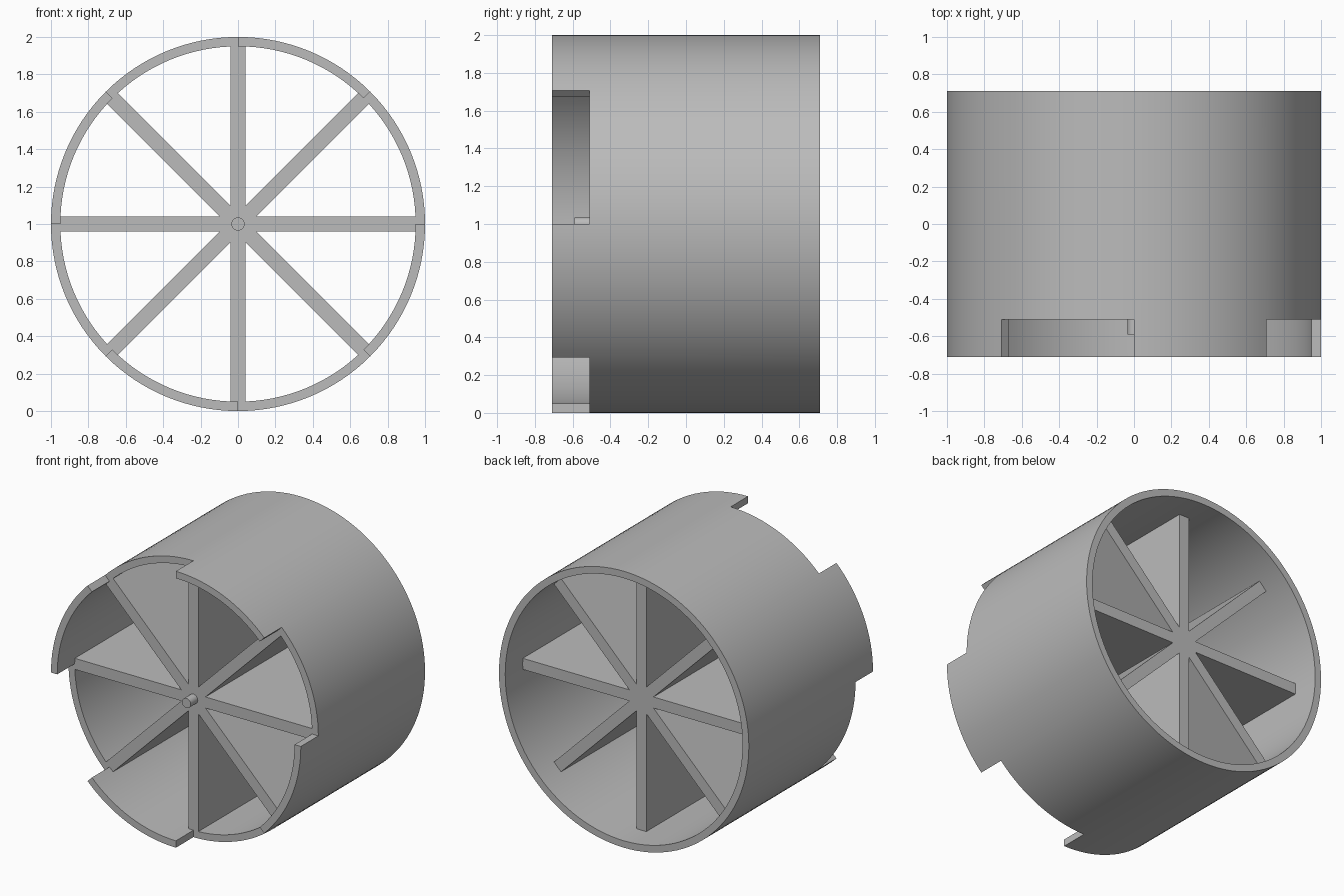
import bpy
import bmesh
from math import radians, sin, cos, tau
from mathutils import Matrix, Vector

SEGMENTS = 128
OUTER, INNER = 1.0, 0.95
HALF_LENGTH = 0.71
SPOKE_REACH = 0.51      # spokes and notch floors stop here along y
SPOKE_HALF = 0.04

default = bpy.data.objects.get("Cube")
if default:
    bpy.data.objects.remove(default)

grey = bpy.data.materials.new("plain grey")
grey.use_nodes = True
colour = (0.5, 0.5, 0.5, 1)
grey.diffuse_color = colour
grey.node_tree.nodes["Principled BSDF"].inputs["Base Color"].default_value = colour


def polar(radius, angle, y):
    return Vector((radius * cos(angle), y, radius * sin(angle)))


def finish(bm, name):
    """Turn a bmesh into a smooth shaded object with the wheel axis at z = 1."""
    bmesh.ops.recalc_face_normals(bm, faces=bm.faces)
    mesh = bpy.data.meshes.new(name)
    bm.to_mesh(mesh)
    bm.free()
    mesh.materials.append(grey)
    obj = bpy.data.objects.new(name, mesh)
    obj.location.z = OUTER
    bpy.context.collection.objects.link(obj)
    bpy.ops.object.select_all(action="DESELECT")
    obj.select_set(True)
    bpy.context.view_layer.objects.active = obj
    bpy.ops.object.shade_smooth_by_angle(angle=radians(30))
    return obj


# Drum: a cylinder shell with every other front eighth cut away, then thickened inwards
bm = bmesh.new()
rows = [[bm.verts.new(polar(OUTER, tau * i / SEGMENTS, y)) for i in range(SEGMENTS)]
        for y in (-HALF_LENGTH, -SPOKE_REACH, HALF_LENGTH)]
for i in range(SEGMENTS):
    j = (i + 1) % SEGMENTS
    is_tab = (i * 8 // SEGMENTS) % 2 == 1
    for row in range(0 if is_tab else 1, 2):
        a, b = rows[row], rows[row + 1]
        bm.faces.new((a[i], a[j], b[j], b[i]))
for v in [v for v in bm.verts if not v.link_faces]:
    bm.verts.remove(v)
result = bmesh.ops.extrude_face_region(bm, geom=bm.faces[:], use_keep_orig=True)
for v in result["geom"]:
    if isinstance(v, bmesh.types.BMVert):
        v.co.x *= INNER
        v.co.z *= INNER
finish(bm, "drum")

# Spokes: one eight-armed star profile pushed along the axis
bm = bmesh.new()
star = []
for k in range(8):
    angle = tau * k / 8
    along, across = polar(1, angle, 0), polar(1, angle + tau / 4, 0)
    for side in (-1, 1):
        star.append(along * INNER + across * SPOKE_HALF * side)
    star.append(polar(SPOKE_HALF / sin(tau / 16), angle + tau / 16, 0))
face = bm.faces.new([bm.verts.new(p + Vector((0, -SPOKE_REACH, 0))) for p in star])
result = bmesh.ops.extrude_face_region(bm, geom=[face], use_keep_orig=True)
back = [v for v in result["geom"] if isinstance(v, bmesh.types.BMVert)]
bmesh.ops.translate(bm, verts=back, vec=(0, 2 * SPOKE_REACH, 0))
finish(bm, "spokes")

# Axle pin: short round peg on the front of the hub
bm = bmesh.new()
bmesh.ops.create_cone(bm, cap_ends=True, segments=32, radius1=0.035, radius2=0.035, depth=0.1,
                      matrix=Matrix.Translation((0, -0.54, 0)) @ Matrix.Rotation(tau / 4, 4, "X"))
finish(bm, "axle_pin")
